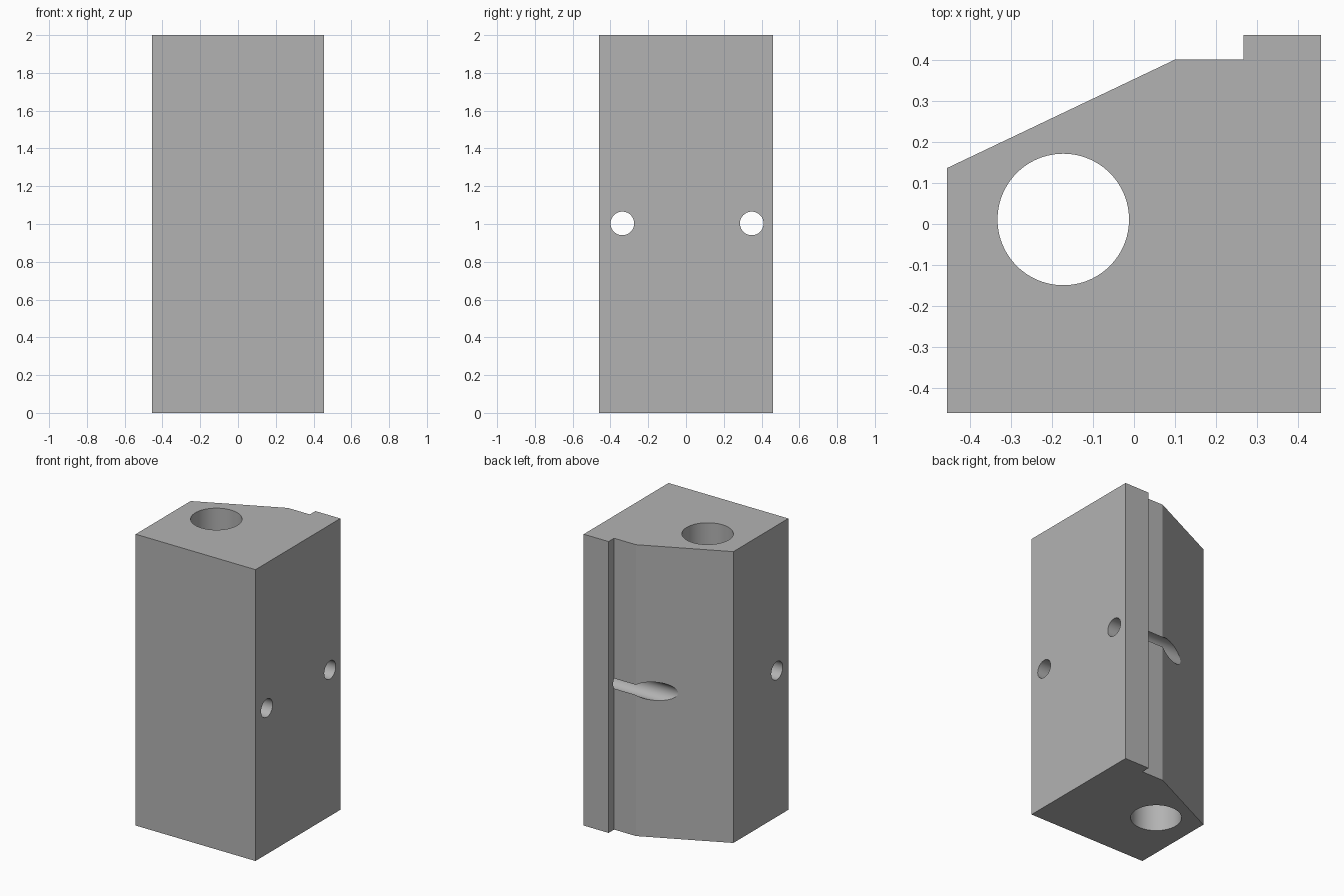
import bpy
import bmesh
from mathutils import Matrix, Vector

default = bpy.data.objects.get("Cube")
if default:
    bpy.data.objects.remove(default, do_unlink=True)

# Material
grey = bpy.data.materials.new("plain grey")
colour = (0.45, 0.45, 0.45, 1)
grey.diffuse_color = colour
grey.use_nodes = True
grey.node_tree.nodes["Principled BSDF"].inputs["Base Color"].default_value = colour


def make_object(name, bm):
    bmesh.ops.recalc_face_normals(bm, faces=bm.faces)
    mesh = bpy.data.meshes.new(name)
    bm.to_mesh(mesh)
    bm.free()
    mesh.materials.append(grey)
    obj = bpy.data.objects.new(name, mesh)
    bpy.context.collection.objects.link(obj)
    return obj


def drill(block, name, centre, radius, length, axis, sides):
    """Cut a round through hole into the block."""
    bm = bmesh.new()
    turn = Vector((0, 0, 1)).rotation_difference(Vector(axis)).to_matrix().to_4x4()
    bmesh.ops.create_cone(bm, cap_ends=True, segments=sides, radius1=radius,
                          radius2=radius, depth=length,
                          matrix=Matrix.Translation(centre) @ turn)
    cutter = make_object(name, bm)
    cutter.hide_render = True
    mod = block.modifiers.new(name, 'BOOLEAN')
    mod.operation = 'DIFFERENCE'
    mod.solver = 'EXACT'
    mod.object = cutter
    bpy.context.view_layer.objects.active = block
    bpy.ops.object.modifier_apply(modifier=mod.name)
    bpy.data.objects.remove(cutter, do_unlink=True)


# Block: stepped and chamfered outline, extruded upward
outline = [(-0.455, -0.46), (0.455, -0.46), (0.455, 0.46), (0.266, 0.46),
           (0.266, 0.4), (0.1, 0.4), (-0.455, 0.136)]
bm = bmesh.new()
base = bm.faces.new([bm.verts.new((x, y, 0)) for x, y in outline])
top = bmesh.ops.extrude_face_region(bm, geom=[base])
bmesh.ops.translate(bm, vec=(0, 0, 2),
                    verts=[v for v in top["geom"] if isinstance(v, bmesh.types.BMVert)])
block = make_object("drilled_block", bm)

# Vertical bore and the two cross holes
drill(block, "vertical_bore", (-0.172, 0.011, 1), 0.16, 3, (0, 0, 1), 96)
drill(block, "front_cross_hole", (0, -0.337, 1.003), 0.0625, 2, (1, 0, 0), 64)
drill(block, "back_cross_hole", (0, 0.348, 1.003), 0.0625, 2, (1, 0, 0), 64)

# Smooth bore walls with sharp edges
bpy.ops.object.select_all(action='DESELECT')
block.select_set(True)
bpy.context.view_layer.objects.active = block
bpy.ops.object.shade_smooth_by_angle(angle=0.35)
